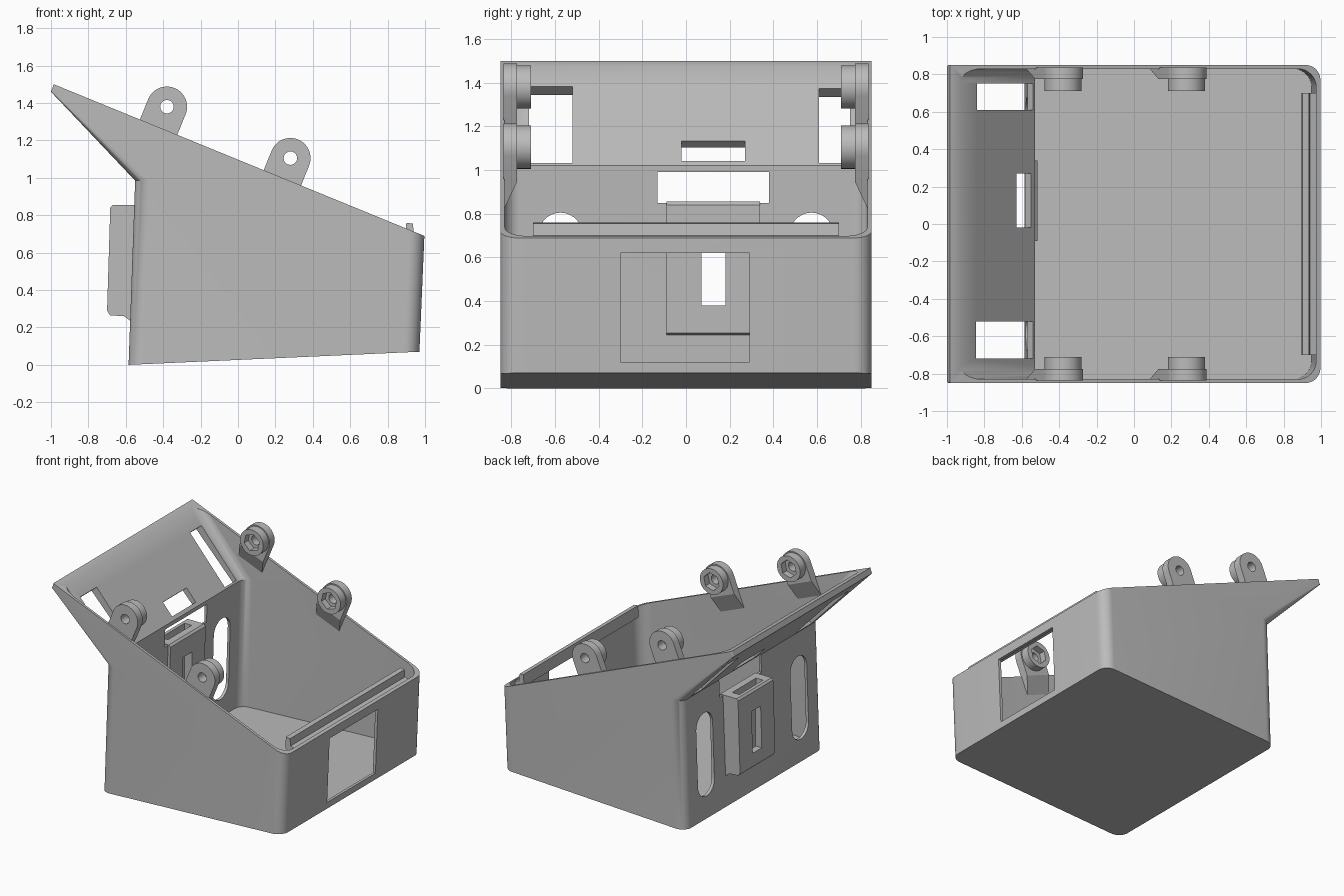
import bpy, bmesh, math

old = bpy.data.objects.get("Cube")
if old:
    bpy.data.objects.remove(old)

grey = bpy.data.materials.new("plain_grey")
grey.use_nodes = True
COLOUR = (0.5, 0.5, 0.5, 1)
grey.diffuse_color = COLOUR
grey.node_tree.nodes["Principled BSDF"].inputs["Base Color"].default_value = COLOUR


def make(name, bm):
    bmesh.ops.recalc_face_normals(bm, faces=bm.faces[:])
    mesh = bpy.data.meshes.new(name)
    bm.to_mesh(mesh)
    bm.free()
    mesh.materials.append(grey)
    obj = bpy.data.objects.new(name, mesh)
    bpy.context.collection.objects.link(obj)
    return obj


def skin(name, loops):
    """Closed solid through loops with equal point counts."""
    bm = bmesh.new()
    rings = [[bm.verts.new(p) for p in loop] for loop in loops]
    n = len(rings[0])
    for a, b in zip(rings, rings[1:]):
        for i in range(n):
            j = (i + 1) % n
            bm.faces.new((a[i], a[j], b[j], b[i]))
    bm.faces.new(rings[0])
    bm.faces.new(rings[-1])
    return make(name, bm)


def prism(name, pts, y0, y1):
    """Side profile (x, z) extruded across y."""
    return skin(name, [[(x, y, z) for x, z in pts] for y in (y0, y1)])


def block(name, x0, x1, y0, y1, z0, z1):
    return prism(name, [(x0, z0), (x1, z0), (x1, z1), (x0, z1)], y0, y1)


def circle(cx, cz, r, n, start=0.0):
    return [(cx + r * math.cos(start + math.tau * i / n),
             cz + r * math.sin(start + math.tau * i / n)) for i in range(n)]


def combine(obj, tool, op="DIFFERENCE", keep=False):
    mod = obj.modifiers.new("bool", "BOOLEAN")
    mod.object, mod.operation, mod.solver = tool, op, "EXACT"
    dg = bpy.context.evaluated_depsgraph_get()
    dg.update()
    mesh = bpy.data.meshes.new_from_object(obj.evaluated_get(dg))
    obj.modifiers.clear()
    obj.data = mesh
    if not keep:
        bpy.data.objects.remove(tool)


def section(x0, z0, x1, z1, half, r0, r1, n=10):
    """Rounded rectangle lying on a slightly tilted plane."""
    out = []
    corners = [(x1, 1, r1), (x0, 1, r0), (x0, -1, r0), (x1, -1, r1)]
    for k, (cx, sy, r) in enumerate(corners):
        mx = cx - r if cx == x1 else cx + r
        for i in range(n + 1):
            a = math.pi / 2 * (k + i / n)
            x, y = mx + r * math.cos(a), sy * (half - r) + r * math.sin(a)
            out.append((x, y, z0 + (z1 - z0) * (x - x0) / (x1 - x0)))
    return out


# Hollow shell: rounded box flaring out into a square-tipped hood
shell = skin("shell", [
    section(-0.585, 0, 0.97, 0.07, 0.85, 0.08, 0.08),
    section(-0.55, 0.985, 1.012, 1.05, 0.85, 0.08, 0.08),
    section(-1.0, 1.46, 1.03, 1.53, 0.85, 0.01, 0.08),
    section(-0.97, 1.54, 1.033, 1.61, 0.85, 0.01, 0.08)])
combine(shell, prism("rim_cutter", [(-1.2, 1.588), (1.2, 0.606), (1.2, 3), (-1.2, 3)], -1, 1))
combine(shell, skin("cavity_cutter", [
    section(-0.56, 0.03, 0.95, 0.10, 0.83, 0.07, 0.1),
    section(-0.53, 1.02, 0.99, 1.085, 0.83, 0.07, 0.1),
    section(-0.97, 1.526, 1.01, 1.59, 0.83, 0.07, 0.1)]))

# Openings in the low wall and the tall wall
combine(shell, block("window_cutter", 0.8, 1.2, -0.30, 0.29, 0.12, 0.62))
combine(shell, block("hatch_cutter", -0.8, -0.4, -0.13, 0.38, 0.85, 0.99))
for s in (-1, 1):
    r, low, high = 0.1, 0.27, 0.705
    arc = [math.pi * i / 14 for i in range(15)]
    pts = [(s * 0.575 + r * math.cos(a), high + r * math.sin(a)) for a in arc]
    pts += [(s * 0.575 - r * math.cos(a), low - r * math.sin(a)) for a in arc]
    combine(shell, skin("oval_cutter", [[(x, y, z) for y, z in pts] for x in (-0.8, -0.4)]))

# Hood openings, cut square to the sloping panel
for y0, y1, a, b in ((-0.72, -0.52, 0.015, 0.48), (0.61, 0.75, 0.015, 0.47),
                     (-0.02, 0.27, 0.03, 0.15)):
    dx, dz = -0.66, 0.75
    pts = [(-0.53 + dx * t + dz * d, 1.02 + dz * t - dx * d)
           for t, d in ((a, -0.12), (b, -0.12), (b, 0.1), (a, 0.1))]
    combine(shell, prism("hood_cutter", pts, y0, y1))

# Open-ended sleeve on the tall wall, with a narrow slot through it
sleeve = prism("sleeve", [(-0.575, 0.235), (-0.61, 0.26), (-0.685, 0.265), (-0.70, 0.29),
                          (-0.683, 0.84), (-0.67, 0.855), (-0.53, 0.855), (-0.515, 0.84),
                          (-0.53, 0.255)], -0.09, 0.34)
combine(sleeve, block("sleeve_cutter", -0.645, -0.585, -0.02, 0.27, 0.1, 1.0))
slot = block("slot_cutter", -0.8, -0.4, 0.07, 0.18, 0.38, 0.70)
combine(shell, slot, keep=True)
combine(sleeve, slot)

# Retaining lip along the low rim
lip = prism("rim_lip", [(0.895, 0.67), (0.985, 0.62), (0.985, 0.685), (0.94, 0.70),
                        (0.935, 0.755), (0.90, 0.76)], -0.70, 0.70)

# Screw lugs: round-topped tab, tapering foot, boss with a hexagonal nut pocket
parts = [shell, sleeve, lip]
UX, UZ = 0.926, -0.377
for place, cx, cz in (("high", -0.38, 1.38), ("low", 0.28, 1.105)):
    for side, s in (("left", 1), ("right", -1)):
        def at(u, v):
            return (cx + UX * u - UZ * v, cz + UZ * u + UX * v)
        r = 0.108
        arc = [math.pi * i / 20 for i in range(21)]
        tab_pts = [at(r * math.cos(a), r * math.sin(a)) for a in arc]
        tab_pts += [at(-r, -0.13), at(r, -0.13)]
        lug = prism(f"{place}_{side}_lug", tab_pts, s * 0.775, s * 0.836)
        combine(lug, prism("boss", circle(cx, cz, 0.099, 36), s * 0.71, s * 0.79), "UNION")
        combine(lug, prism("hole_cutter", circle(cx, cz, 0.036, 20), s * 0.6, s))
        combine(lug, prism("nut_cutter", circle(cx, cz, 0.068, 6, 0.3), s * 0.6, s * 0.76))
        top = [at(-r, -0.13), at(r, -0.13)]
        end = [at(-r, -0.27), at(r, -0.27)]
        foot = skin(f"{place}_{side}_lug_foot", [
            [(x, s * y, z) for (x, z), y in zip((p, p, q), (0.775, 0.836, 0.836))]
            for p, q in zip(top, end)])
        parts += [lug, foot]

# Smooth the curved corners, keep the sharp edges
for obj in parts:
    bpy.ops.object.select_all(action="DESELECT")
    obj.select_set(True)
    bpy.context.view_layer.objects.active = obj
    bpy.ops.object.shade_smooth_by_angle(angle=math.radians(30))
